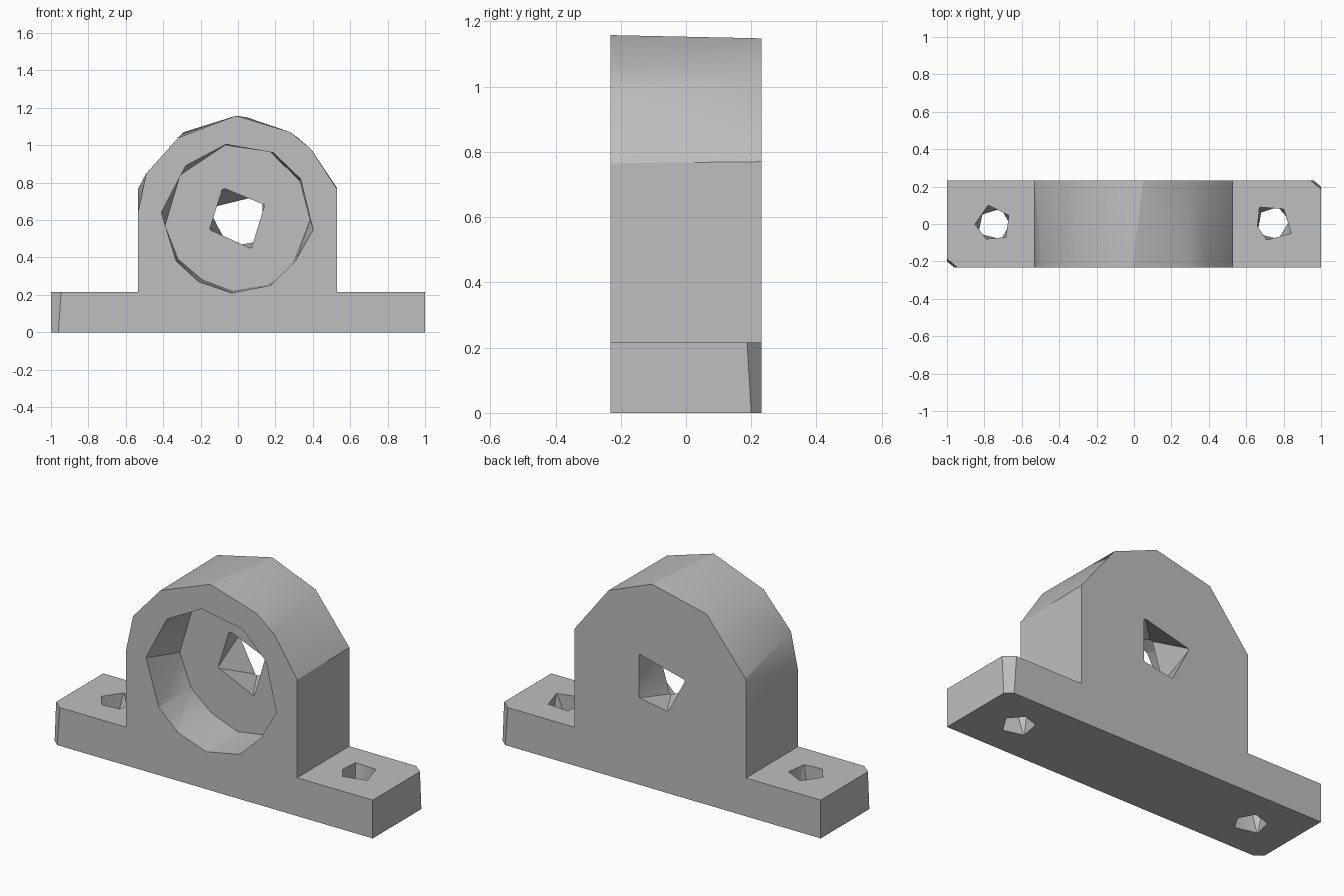
import bpy
import bmesh
from mathutils import Vector

cube = bpy.data.objects.get("Cube")
if cube:
    bpy.data.objects.remove(cube, do_unlink=True)

HALF_DEPTH = 0.232
BASE_TOP = 0.215


def loft(name, start, end, a, b, axis="Y"):
    """Solid between two matching outlines, along Y or Z."""
    bm = bmesh.new()

    def ring(points, t):
        return [bm.verts.new((u, t, v) if axis == "Y" else (u, v, t)) for u, v in points]

    r0, r1 = ring(start, a), ring(end, b)
    n = len(r0)
    bm.faces.new(r0)
    bm.faces.new(r1)
    sides = [bm.faces.new((r0[i], r0[(i + 1) % n], r1[(i + 1) % n], r1[i])) for i in range(n)]
    bmesh.ops.triangulate(bm, faces=sides)
    bmesh.ops.remove_doubles(bm, verts=bm.verts[:], dist=0.0005)
    bmesh.ops.recalc_face_normals(bm, faces=bm.faces[:])
    mesh = bpy.data.meshes.new(name)
    bm.to_mesh(mesh)
    bm.free()
    obj = bpy.data.objects.new(name, mesh)
    bpy.context.collection.objects.link(obj)
    return obj


def cut(target, cutter):
    cutter.hide_render = True
    mod = target.modifiers.new("cut", "BOOLEAN")
    mod.operation = "DIFFERENCE"
    mod.solver = "EXACT"
    mod.object = cutter
    bpy.context.view_layer.objects.active = target
    bpy.ops.object.modifier_apply(modifier=mod.name)
    bpy.data.objects.remove(cutter, do_unlink=True)


# Body: flanged foot with an arched housing, arch differs front to back
left_foot = [(-0.535, BASE_TOP), (-1, BASE_TOP), (-1, 0)]
right_foot = [(1, 0), (1, BASE_TOP), (0.53, BASE_TOP)]
front_arch = [(0.53, 0.765), (0.39, 0.98), (0.28, 1.07), (-0.01, 1.158),
              (-0.32, 1.04), (-0.49, 0.85), (-0.535, 0.64)]
back_arch = [(0.53, 0.77), (0.32, 1.04), (0.32, 1.04), (0.05, 1.148),
             (-0.29, 1.07), (-0.53, 0.775), (-0.535, 0.765)]
body = loft("bearing_block", right_foot + front_arch + left_foot,
            right_foot + back_arch + left_foot, -HALF_DEPTH, HALF_DEPTH)

# Two diagonal foot corners are clipped
bm = bmesh.new()
bm.from_mesh(body.data)
for s in (1, -1):
    p = Vector((s * 0.945, s * HALF_DEPTH, BASE_TOP))
    q = Vector((s, s * 0.187, BASE_TOP))
    r = Vector((s, s * 0.2, 0))
    normal = (q - p).cross(r - p)
    if normal.x * s < 0:
        normal.negate()
    bmesh.ops.bisect_plane(bm, geom=bm.verts[:] + bm.edges[:] + bm.faces[:],
                           plane_co=p, plane_no=normal, clear_outer=True)
    bmesh.ops.holes_fill(bm, edges=[e for e in bm.edges if e.is_boundary])
bmesh.ops.recalc_face_normals(bm, faces=bm.faces[:])
bm.to_mesh(body.data)
bm.free()

# Blind bearing bore from the front
rim = [(-0.41, 0.64), (-0.28, 0.89), (-0.065, 1.005), (0.19, 0.96), (0.335, 0.82), (0.402, 0.545),
       (0.31, 0.385), (0.17, 0.25), (-0.035, 0.21), (-0.21, 0.27), (-0.33, 0.38)]
floor = [(-0.39, 0.57), (-0.31, 0.84), (-0.07, 1.0), (0.17, 0.965), (0.33, 0.81), (0.385, 0.6),
         (0.28, 0.33), (0.16, 0.25), (-0.03, 0.22), (-0.19, 0.28), (-0.32, 0.39)]
cut(body, loft("bore_cutter", rim, floor, -HALF_DEPTH - 0.01, 0.04))

# Shaft hole through the bore floor
shaft_front = [(-0.08, 0.77), (0.14, 0.68), (0.07, 0.45), (-0.15, 0.55)]
shaft_back = [(-0.155, 0.66), (0.13, 0.73), (0.13, 0.49), (-0.05, 0.46)]
cut(body, loft("shaft_cutter", shaft_front, shaft_back, 0.03, HALF_DEPTH + 0.01))

# Bolt holes through the foot
bolt_holes = {
    "right_bolt_cutter": (
        [(-0.85, 0.0), (-0.78, 0.1), (-0.67, 0.045), (-0.685, -0.07), (-0.79, -0.08)],
        [(-0.81, 0.05), (-0.71, 0.08), (-0.665, 0.0), (-0.71, -0.08), (-0.83, -0.05)]),
    "left_bolt_cutter": (
        [(0.67, 0.09), (0.8, 0.08), (0.84, -0.05), (0.71, -0.085), (0.66, -0.01)],
        [(0.68, 0.06), (0.77, 0.09), (0.83, 0.02), (0.77, -0.08), (0.66, -0.05)]),
}
for name, (top, bottom) in bolt_holes.items():
    cut(body, loft(name, bottom, top, -0.01, BASE_TOP + 0.01, axis="Z"))

# Plain grey finish
grey = bpy.data.materials.new("light_grey")
grey.use_nodes = True
colour = (0.52, 0.52, 0.52, 1)
grey.diffuse_color = colour
grey.node_tree.nodes["Principled BSDF"].inputs["Base Color"].default_value = colour
body.data.materials.clear()
body.data.materials.append(grey)

# Soft arch, crisp edges elsewhere
bpy.ops.object.select_all(action="DESELECT")
body.select_set(True)
bpy.context.view_layer.objects.active = body
bpy.ops.object.shade_smooth_by_angle(angle=0.52)
